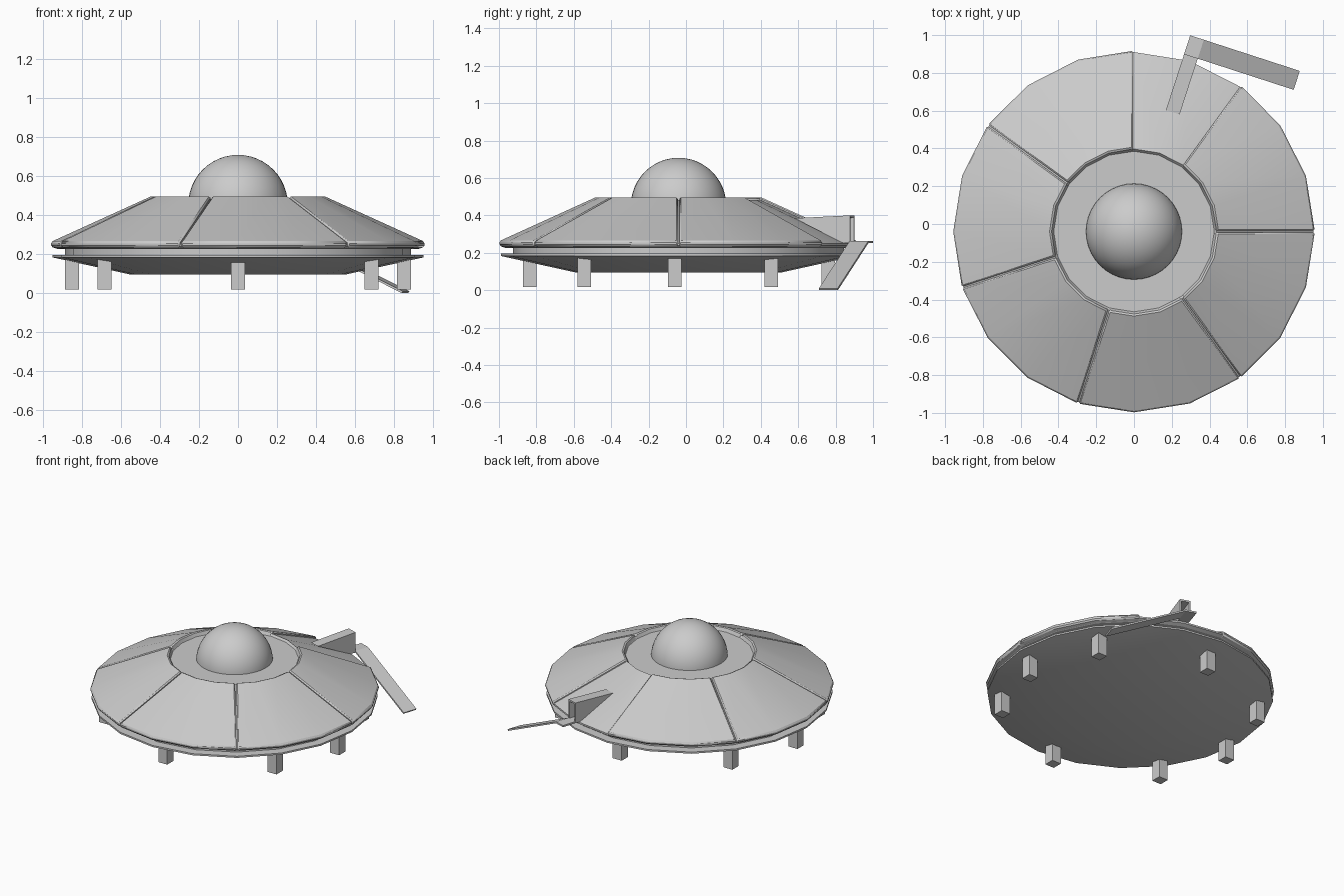
import bpy, bmesh
from math import sin, cos, radians, pi
from mathutils import Matrix

if "Cube" in bpy.data.objects:
    bpy.data.objects.remove(bpy.data.objects["Cube"])

CY = -0.04      # saucer centre on y
SIDES = 20


def finish(name, bm, loc=(0, CY, 0), rot=0, bevel=0, smooth=True):
    bmesh.ops.remove_doubles(bm, verts=bm.verts, dist=1e-5)
    bmesh.ops.recalc_face_normals(bm, faces=bm.faces)
    me = bpy.data.meshes.new(name)
    bm.to_mesh(me)
    bm.free()
    ob = bpy.data.objects.new(name, me)
    bpy.context.collection.objects.link(ob)
    ob.location = loc
    ob.rotation_euler.z = rot
    if bevel:
        m = ob.modifiers.new("bevel", 'BEVEL')
        m.width = bevel
        m.segments = 1
        m.limit_method = 'ANGLE'
        m.angle_limit = radians(35)
    if smooth:
        bpy.ops.object.select_all(action='DESELECT')
        ob.select_set(True)
        bpy.context.view_layer.objects.active = ob
        bpy.ops.object.shade_smooth_by_angle(angle=radians(20))
    return ob


def lathe(name, profile, sides=SIDES):
    bm = bmesh.new()
    vs = [bm.verts.new((r, 0, z)) for r, z in profile]
    es = [bm.edges.new(p) for p in zip(vs, vs[1:])]
    bmesh.ops.spin(bm, geom=vs + es, cent=(0, 0, 0), axis=(0, 0, 1),
                   angle=2 * pi, steps=sides, use_merge=True)
    return finish(name, bm)


def prism(name, points, axis, a, b, **kw):
    """Extrude a 2D outline from a to b along x or y."""
    bm = bmesh.new()
    def put(p, t):
        return bm.verts.new((t, p[0], p[1]) if axis == 'x' else (p[0], t, p[1]))
    lo = [put(p, a) for p in points]
    hi = [put(p, b) for p in points]
    bm.faces.new(lo)
    bm.faces.new(hi)
    n = len(points)
    for i in range(n):
        j = (i + 1) % n
        bm.faces.new((lo[i], lo[j], hi[j], hi[i]))
    return finish(name, bm, smooth=False, **kw)


# Lower hull and recessed neck
lathe("lower_hull", [(0, .195), (.95, .195), (.95, .183), (.55, .095), (0, .095)])
lathe("neck", [(0, .24), (.885, .24), (.885, .19), (0, .19)])

# Inner cone: seen in the seams, the doorway panel and the deck round the dome
lathe("upper_core", [(0, .468), (.425, .468), (.437, .482), (.95, .25),
                     (.95, .238), (.925, .226), (0, .226)])

# Raised roof panels, three facets each, with bevelled seams
SECTION = [(.925, .226), (.957, .237), (.957, .263), (.44, .498), (.422, .46), (.88, .24)]
GAP = .004


def roof_panel(name, start):
    bm = bmesh.new()
    rings = []
    for k in range(4):
        a = radians(start + 18 * k)
        shift = GAP if k == 0 else -GAP if k == 3 else 0
        rings.append([bm.verts.new((r * cos(a) - shift * sin(a),
                                    r * sin(a) + shift * cos(a), z)) for r, z in SECTION])
    n = len(SECTION)
    for p, q in zip(rings, rings[1:]):
        for i in range(n):
            j = (i + 1) % n
            bm.faces.new((p[i], p[j], q[j], q[i]))
    bm.faces.new(rings[0])
    bm.faces.new(rings[-1])
    finish(name, bm, bevel=.008)


for i, start in enumerate((0, 90, 144, 198, 252, 306)):
    roof_panel(f"roof_panel_{i + 1}", start)

# Dome
R = .255
bm = bmesh.new()
bmesh.ops.create_uvsphere(bm, u_segments=40, v_segments=24, radius=R,
                          matrix=Matrix.Translation((0, 0, .708 - R)))
finish("dome", bm)

# Landing legs
LEGS = [(0, .80), (0, -.795)] + [(sx * x, y) for sx in (1, -1)
                                for x, y in ((.85, -.02), (.683, .495), (.683, -.505))]
for i, (x, y) in enumerate(LEGS):
    prism(f"leg_{i + 1}", [(x - .036, .018), (x + .036, .018), (x + .036, .185), (x - .036, .185)],
          'y', y - .036, y + .036)

# Doorway hood, landing and ramp, laid out along +y then turned to the door panel
TURN = radians(-18)
W = .038
side = [(.664, .385), (.977, .40), (.977, .255), (.93, .255)]
for s, tag in ((-1, "left"), (1, "right")):
    prism(f"door_side_{tag}", side, 'x', s * W, s * (W - .011), rot=TURN)
prism("door_roof", [(.664, .385), (.977, .40), (.977, .388), (.69, .374)], 'x', -W, W, rot=TURN)
prism("door_sill", [(.93, .252), (1.08, .252), (1.08, .264), (.93, .264)], 'x', -W, W, rot=TURN)
prism("ramp", [(W, .264), (.572, .010), (.566, 0), (W, .252)], 'y', .975, 1.08, rot=TURN)
